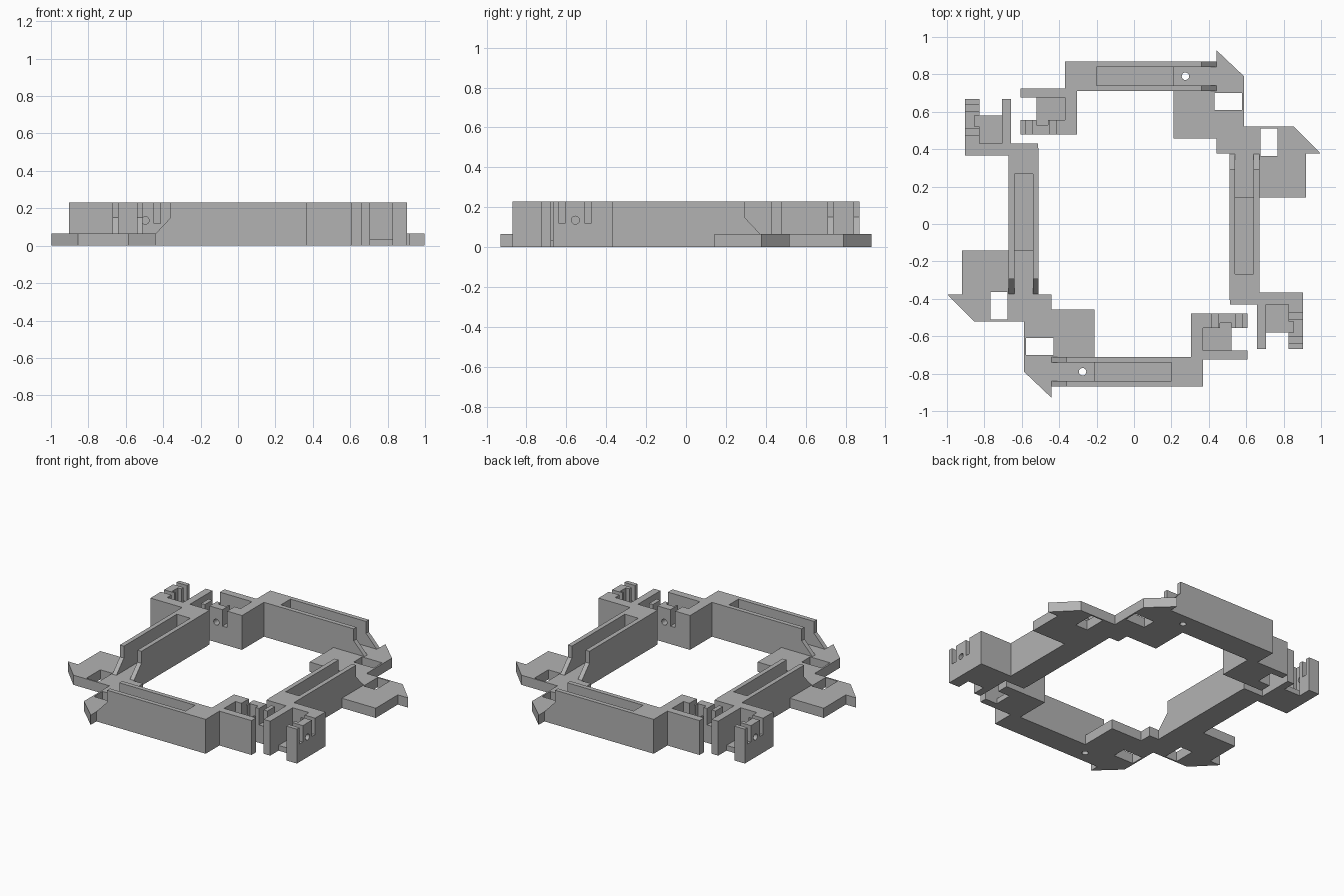
import bpy, bmesh, math
from mathutils import Matrix

if "Cube" in bpy.data.objects:
    bpy.data.objects.remove(bpy.data.objects["Cube"])

H, PLATE, FLOOR = 0.23, 0.065, 0.035

grey = bpy.data.materials.new("plain grey")
grey.diffuse_color = (0.45, 0.45, 0.45, 1)
grey.use_nodes = True
grey.node_tree.nodes["Principled BSDF"].inputs["Base Color"].default_value = grey.diffuse_color


def swap(sx, ox, oy):
    """Swap x and y, scale the new x by sx, then shift."""
    return Matrix(((0, sx, 0, ox), (1, 0, 0, oy), (0, 0, 1, 0), (0, 0, 0, 1)))


HERE = Matrix.Identity(4)
LEFT_WALL = swap(1, 0.20, 0.067)
LEFT_PLATE = swap(1, -0.066, 0.067)
LEFT_CLIP = swap(-1, -1.382, 0.06)


def finish(bm, name, place):
    bm.transform(place)
    bmesh.ops.recalc_face_normals(bm, faces=bm.faces)
    me = bpy.data.meshes.new(name)
    bm.to_mesh(me)
    bm.free()
    me.materials.append(grey)
    ob = bpy.data.objects.new(name, me)
    bpy.context.collection.objects.link(ob)
    return ob


def prism(name, pts, a, b, place=HERE, axis="z"):
    """Extrude an outline along z, or an x-z outline along y."""
    bm = bmesh.new()
    co = [(p, q, a) if axis == "z" else (p, a, q) for p, q in pts]
    f = bm.faces.new([bm.verts.new(c) for c in co])
    r = bmesh.ops.extrude_face_region(bm, geom=[f])
    d = (0, 0, b - a) if axis == "z" else (0, b - a, 0)
    bmesh.ops.translate(bm, vec=d, verts=[v for v in r["geom"] if isinstance(v, bmesh.types.BMVert)])
    return finish(bm, name, place)


def box(name, x0, x1, y0, y1, z0, z1, place=HERE):
    return prism(name, [(x0, y0), (x1, y0), (x1, y1), (x0, y1)], z0, z1, place)


def circle(x, y, r=0.02, n=24):
    return [(x + r * math.cos(i * math.tau / n), y + r * math.sin(i * math.tau / n)) for i in range(n)]


# connector plate joining the front and left arms
bracket = prism("bracket_front_left", [
    (-0.21, -0.87), (-0.44, -0.87), (-0.44, -0.93), (-0.588, -0.79), (-0.588, -0.52),
    (-0.856, -0.52), (-0.997, -0.377), (-0.92, -0.377), (-0.92, -0.143), (-0.51, -0.143),
    (-0.51, -0.377), (-0.44, -0.377), (-0.44, -0.457), (-0.21, -0.457)], 0, PLATE)

solids, cutters = [], []
for wall, plate, clip in ((HERE, HERE, HERE), (LEFT_WALL, LEFT_PLATE, LEFT_CLIP)):
    # long wall with a sloped end, and its channel
    solids.append(prism("arm_wall", [(-0.44, 0), (0.34, 0), (0.34, H), (-0.36, H), (-0.36, 0.15),
                                     (-0.44, PLATE)], -0.87, -0.71, wall, "y"))
    cutters.append(box("channel", -0.47, -0.20, -0.84, -0.74, PLATE, 0.3, wall))
    cutters.append(box("deep_channel", -0.21, 0.20, -0.84, -0.74, FLOOR, 0.3, wall))
    # plate openings
    cutters.append(box("latch_window", -0.577, -0.43, -0.70, -0.61, -0.1, 0.2, plate))
    cutters.append(prism("screw_hole", circle(-0.275, -0.79), -0.1, 0.2, plate))
    # end column, fin, clip block and the floor between them
    solids.append(box("end_column", 0.305, 0.37, -0.87, -0.478, 0, H, clip))
    solids.append(box("fin", 0.35, 0.608, -0.725, -0.676, 0, H, clip))
    solids.append(box("clip_block", 0.35, 0.608, -0.556, -0.478, 0, H, clip))
    solids.append(box("clip_floor", 0.35, 0.52, -0.70, -0.54, 0, FLOOR, clip))
    # slots, recess and pin hole that form the clip tongue
    for x in (0.415, 0.545):
        cutters.append(box("clip_slot", x, x + 0.035, -0.60, -0.44, 0.12, 0.3, clip))
    cutters.append(box("tongue_recess", 0.46, 0.52, -0.60, -0.53, FLOOR, 0.3, clip))
    cutters.append(prism("pin_hole", circle(0.495, 0.135), -0.60, -0.44, clip, "y"))

# fuse the solids, then cut the openings
for obs, op in ((solids, "UNION"), (cutters, "DIFFERENCE")):
    for ob in obs:
        ob.hide_render = True
        m = bracket.modifiers.new(ob.name, "BOOLEAN")
        m.operation, m.solver, m.object = op, "EXACT", ob

bpy.context.view_layer.update()
mesh = bpy.data.meshes.new_from_object(bracket.evaluated_get(bpy.context.evaluated_depsgraph_get()))
bracket.modifiers.clear()
bracket.data = mesh
for ob in solids + cutters:
    bpy.data.objects.remove(ob)

# clean up coplanar faces, keep one material
bm = bmesh.new()
bm.from_mesh(mesh)
bmesh.ops.remove_doubles(bm, verts=bm.verts, dist=0.0001)
bmesh.ops.dissolve_limit(bm, angle_limit=0.01, verts=bm.verts, edges=bm.edges)
for f in bm.faces:
    f.material_index = 0
bm.to_mesh(mesh)
bm.free()
mesh.materials.clear()
mesh.materials.append(grey)

# matching bracket, turned half a circle
other = bpy.data.objects.new("bracket_back_right", mesh)
other.rotation_euler.z = math.pi
bpy.context.collection.objects.link(other)
